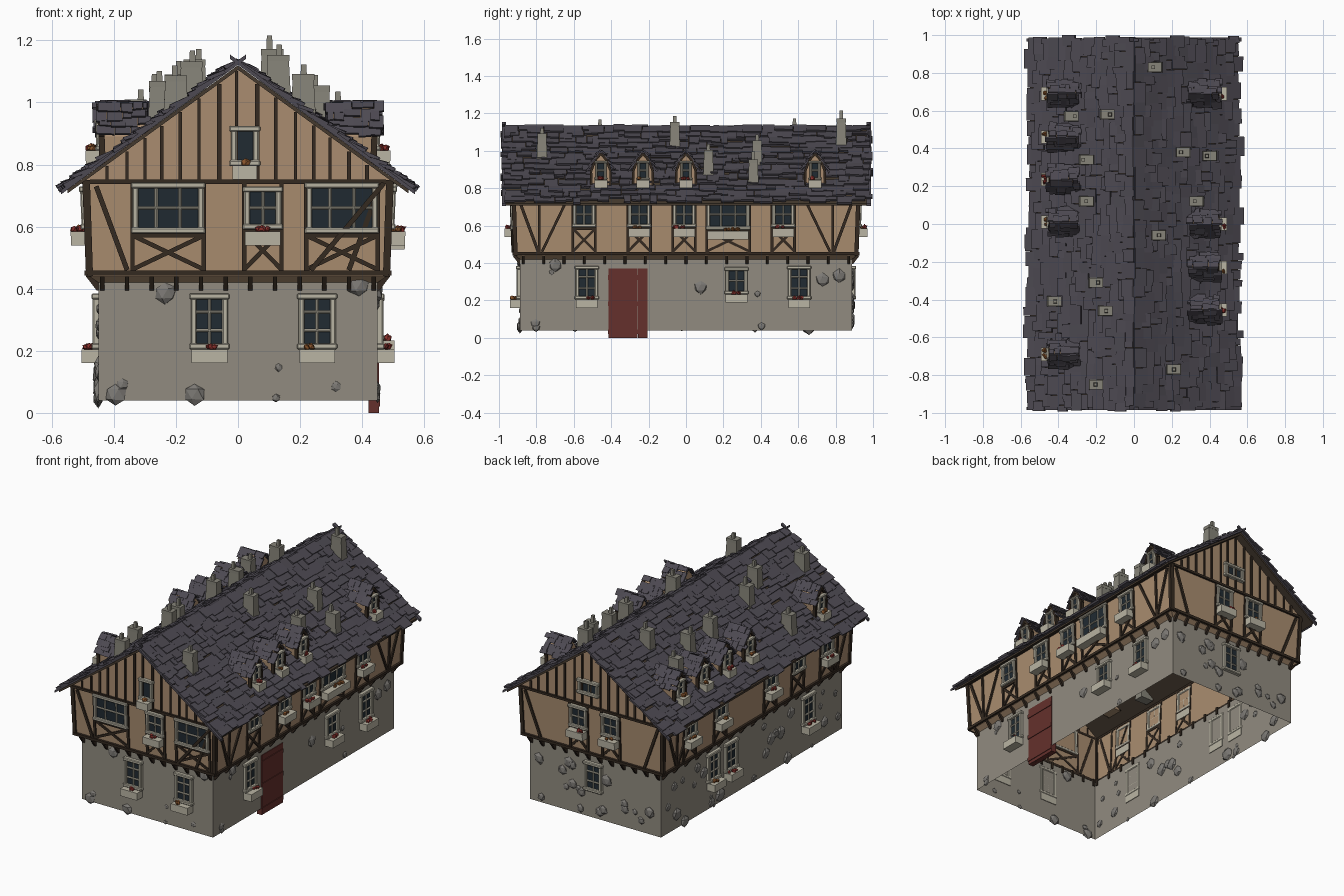
import bpy, bmesh, random
from mathutils import Vector, Matrix

if "Cube" in bpy.data.objects:
    bpy.data.objects.remove(bpy.data.objects["Cube"])

random.seed(7)
R = random.uniform
TAN, PALE, WOOD = (.40, .265, .16), (.49, .46, .37), (.035, .023, .015)
COL = {
    'stone_wall': (.285, .26, .215), 'plaster_wall': TAN, 'dormer_walls': TAN,
    'timbers': WOOD, 'roof_deck': (.06, .042, .028), 'slates': (.075, .068, .085),
    'window_frames': PALE, 'window_glass': (.015, .024, .032), 'planters': PALE,
    'red_flowers': (.25, .03, .025), 'orange_flowers': (.25, .09, .025), 'door': (.13, .03, .025),
    'chimneys': (.24, .23, .19), 'wall_boulders': (.20, .19, .175)}
parts = {n: bmesh.new() for n in COL}
SIGNS = [(-1, -1), (1, -1), (1, 1), (-1, 1)]


def wall_point(side, u, z, o, upper):
    """Point on a wall: u along it, z up, o outwards."""
    hx, hy = (.462 + .04 * z, .897 + .035 * min(z, .75)) if upper else (.45, .888)
    return {'front': Vector((u, -hy - o, z)), 'back': Vector((u, hy + o, z)),
            'right': Vector((hx + o, u, z)), 'left': Vector((-hx - o, u, z))}[side]


def loft(part, a, b):
    """Closed solid between two matching loops of points."""
    bm = parts[part]
    va, vb = [bm.verts.new(p) for p in a], [bm.verts.new(p) for p in b]
    n = len(va)
    bm.faces.new(va[::-1])
    bm.faces.new(vb)
    for i in range(n):
        bm.faces.new((va[i], va[(i + 1) % n], vb[(i + 1) % n], vb[i]))


def prism(part, side, pts, o0, o1):
    upper = sum(z for _, z in pts) / len(pts) > .43
    outs = o1 if isinstance(o1, list) else [o1] * len(pts)
    loft(part, [wall_point(side, u, z, o0, upper) for u, z in pts],
         [wall_point(side, u, z, o, upper) for (u, z), o in zip(pts, outs)])


def box(part, side, u0, u1, z0, z1, o0, o1):
    prism(part, side, [(u0, z0), (u1, z0), (u1, z1), (u0, z1)], o0, o1)


def beam(side, a, b, w=.014, o1=.009, o0=-.003):
    a, b = Vector(a), Vector(b)
    d = (b - a).normalized() * w / 2
    n = Vector((-d.y, d.x))
    prism('timbers', side, [tuple(p) for p in (a - n, b - n, b + n, a + n)], o0, o1)


def lump(part, c, r, scale, jitter):
    vs = bmesh.ops.create_icosphere(parts[part], subdivisions=1, radius=r, matrix=Matrix.Translation(c))['verts']
    for v in vs:
        d = v.co - c
        v.co = c + Vector([d[i] * scale[i] for i in range(3)]) * R(1 - jitter, 1 + jitter)


def planter(side, u, z, w, o=0):
    """Flower box whose top is at z."""
    box('planters', side, u - w / 2, u + w / 2, z - .045, z, o - .004, o + .054)
    part = random.choice(('red_flowers', 'orange_flowers'))
    mid = u + R(-.2, .2) * w
    for i in range(max(3, int(w / .03))):
        c = wall_point(side, mid + R(-.25, .25) * w, z + .008, o + R(.02, .042), z > .42)
        lump(part, c, R(.009, .014), (1, 1, 1), .3)


def window(side, u, z, w, h, nx, nz, o=0, f=.019):
    a, b, c, d = u - w / 2, u + w / 2, z - h / 2, z + h / 2
    box('window_glass', side, a + f / 2, b - f / 2, c + f / 2, d - f / 2, o + .001, o + .005)
    for x in (a, b - f):
        box('window_frames', side, x, x + f, c, d, o - .004, o + .018)
    for y in (c, d - f):
        box('window_frames', side, a - .005, b + .005, y, y + f, o - .004, o + .022)
    for i in range(1, nx):
        x = a + w * i / nx
        box('window_frames', side, x - .005, x + .005, c, d, o, o + .013)
    for i in range(1, nz):
        y = c + h * i / nz
        box('window_frames', side, a, b, y - .005, y + .005, o, o + .013)


def slates(origin, along, down, span, length, rows, w0, w1, th):
    """Ragged courses of overlapping slates on a sloping plane."""
    n = along.cross(down).normalized()
    n = n if n.z > 0 else -n
    step = length / rows
    for i in range(rows):
        t = R(-.015, .012)
        while t < span - w0 * .4:
            w = min(R(w0, w1), span - t + R(-.01, .015))
            d0, d1 = (i + R(-.35, .05)) * step, (i + 1) * step + R(-.25, .5) * step
            lift = R(.3, 1.5) * th
            quad = [(t, d0, 0), (t + w, d0, 0), (t + w, d1 + R(-.004, .004), lift * R(.7, 1.2)), (t, d1, lift)]
            low = [origin + along * p + down * q + n * k for p, q, k in quad]
            loft('slates', low, [p + n * th for p in low])
            t += w + .001


# Wall shells, open underneath
def shell(part, rings):
    bm = parts[part]
    loops = [[bm.verts.new((sx * x, sy * y, z)) for sx, sy in SIGNS] for x, y, z in rings]
    for a, b in zip(loops, loops[1:]):
        for i in range(4):
            bm.faces.new((a[i], a[(i + 1) % 4], b[(i + 1) % 4], b[i]))
    return loops[-1]


shell('stone_wall', [(.45, .888, .04), (.45, .888, .425)])
top = shell('plaster_wall', [(.45, .888, .42), (.48, .912, .44), (.492, .923, .75)])
for i, y in ((0, -.923), (2, .923)):
    bm = parts['plaster_wall']
    bm.faces.new((top[i], top[i + 1], bm.verts.new((0, y, 1.115))))

# Window positions along each wall, per storey
UPPER = {'front': (-.225, .08, .335), 'right': (-.545, -.25, -.01, .225, .52),
         'back': (-.13, .09), 'left': (-.68, -.4, -.13, .36, .66)}
GROUND = {'front': (-.092, .255), 'right': (-.53, .27, .605), 'back': (.01,), 'left': (-.55, .21, .38)}
WIDE = (-.225, .335, .225)
NO_PLANTER = (-.225, .335, -.545, -.4, .01)

# Timber framing and windows on each side
for side in UPPER:
    gable = side in ('front', 'back')
    L = .477 if gable else .91
    beam(side, (-L - .01, .45), (L + .01, .45), .016, .014)
    beam(side, (-L, .745), (L, .745), .014, .012)
    for s in (-1, 1):
        beam(side, (s * L, .44), (s * (L + .01), .75), .02, .010)
        beam(side, (s * (L - .02), .73), (s * (L - .12), .46), .016)
        if not gable:
            beam(side, (s * .64, .73), (s * .77, .46))
            beam(side, (s * .785, .45), (s * .785, .74))
    n = 12 if gable else 17
    for i in range(n):  # joist ends under the jetty
        u = (-1 + 2 * i / (n - 1)) * (L - .04)
        prism('timbers', side, [(u - .007, .395), (u + .007, .395), (u + .007, .44), (u - .007, .44)],
              -.006, [.006, .006, .04, .04])
    if gable:
        for i in range(-7, 8):
            u = i * .06 + R(-.006, .006)
            beam(side, (u, .75), (u, 1.105 - .735 * abs(u)), R(.009, .015), .008)
    for u in GROUND[side]:
        short = u == .27
        z, h = (.305, .145) if short else (.295, .18)
        window(side, u, z, .12, h, 2, 2 if short else 3)
        if u not in NO_PLANTER:
            planter(side, u, z - h / 2, .115)
    for u in UPPER[side]:
        wide = u in WIDE
        w, h = (.23, .165) if wide else (.12, .14)
        window(side, u, .66, w, h, 3 if wide else 2, 2)
        l, r, b = u - w / 2, u + w / 2, .654 - h / 2
        if u not in NO_PLANTER:
            planter(side, u, b, w * .95)
        for x in (l, r):
            beam(side, (x, .45), (x, .745))
        beam(side, (l, b), (r, b))
        beam(side, (l, .462), (r, b), .014, .008)
        beam(side, (l, b), (r, .462), .014, .007)
window('front', .022, .86, .09, .13, 1, 1)
planter('front', .022, .797, .08)
window('back', .02, .86, .14, .09, 2, 1)
beam('front', (.235, .46), (.47, .74), .016, .02)

# Plank door with cross bands, set back in the wall
for i in range(4):
    u = -.415 + i * .0525
    box('door', 'right', u, u + .052, 0, .37, -.03, .004)
for z in (.02, .17, .31):
    box('door', 'right', -.418, -.206, z, z + .025, -.03, .008)

# Boulders set in the stone walls: big ones placed, the rest scattered clear of openings
BIG = {'front': [(-.235, .385), (.39, .41), (-.395, .06), (-.14, .06)],
       'right': [(-.7, .39), (.08, .27), (.73, .31), (.82, .33)], 'back': [], 'left': []}
for side, big in BIG.items():
    gable = side in ('front', 'back')
    L = .4 if gable else .85
    count = {'front': 5, 'right': 9, 'back': 20, 'left': 34}[side]
    rocks = [(u, z, .037) for u, z in big]
    for _ in range(count):
        u, z = R(-L, L), R(.04, .38)
        blocked = any(abs(u - g) < .085 and z > .14 for g in GROUND[side])
        if not blocked and not (side == 'right' and -.45 < u < -.17):
            rocks.append((u, z, R(.014, .026 if big else .042)))
    for u, z, r in rocks:
        lump('wall_boulders', wall_point(side, u, z, 0, False), r, (1, .45, 1) if gable else (.45, 1, 1), .12)

# Main roof: deck, slate courses, barge boards crossing at the ridge
def roof_z(x):
    return 1.12 - .73 * abs(x)


for s in (-1, 1):
    sec = [(0, 1.105), (s * .55, roof_z(.55) - .012), (s * .55, roof_z(.55)), (0, 1.12)]
    loft('roof_deck', [Vector((x, -.97, z)) for x, z in sec], [Vector((x, .97, z)) for x, z in sec])
    slates(Vector((0, -.98, 1.123)), Vector((0, 1, 0)), Vector((s, 0, -.73)).normalized(),
           1.965, .682, 14, .03, .11, .012)
    for e in (-1, 1):
        y = e * .975 - .01
        a, b = Vector((-s * .025, y, 1.14)), Vector((s * .57, y, roof_z(.57)))
        k = Vector((0, 0, .014))
        board = [a, b, b + k, a + k]
        loft('slates', board, [p + Vector((0, .02 + .003 * s, 0)) for p in board])


# Dormers with pointed fronts
def dormer(s, y):
    side = 'right' if s > 0 else 'left'
    half = [(.05, .79), (.053, .89), (.03, .95), ]
    prof = half + [(0, .985)] + [(-v, z) for v, z in half[::-1]]
    loft('dormer_walls', [Vector((s * .30, y + v, z)) for v, z in prof], [Vector((s * .44, y + v, z)) for v, z in prof])
    o = -.058  # dormer face sits back from the wall plane
    for a, b in zip(prof, prof[1:]):
        beam(side, (y + a[0], a[1]), (y + b[0], b[1]), .013, o + .010, o - .01)
    window(side, y, .895, .06, .10, 1, 2, o, .013)
    planter(side, y, .845, .07, o)
    for e in (-1, 1):
        slates(Vector((s * .455, y, .995)), Vector((-s, 0, 0)), Vector((0, e * .52, -.85)).normalized(),
               .165, .12, 4, .025, .06, .009)


for s, ys in ((1, (.69, .0, -.23, -.455)), (-1, (.69, .46, .235, .01, -.69))):
    for y in ys:
        dormer(s, y)


# Tapered chimneys with cap and pots
def slab(x, y, z0, z1, a, b, taper=1):
    ring = lambda k, z: [Vector((x + i * a * k, y + j * b * k, z)) for i, j in SIGNS]
    loft('chimneys', ring(1, z0), ring(taper, z1))


for x, y in [(.11, .83), (-.33, .57), (-.14, .58), (-.25, .34), (.26, .38), (.40, .36), (-.25, .12), (.33, .12),
             (.13, -.06), (-.20, -.31), (-.42, -.41), (-.15, -.46), (.21, -.77), (-.20, -.85)]:
    z = roof_z(x)
    t = z + R(.11, .135)
    slab(x, y, z - .06, t, .043, .03, .77)
    slab(x, y, t - .02, t, .036, .025)
    slab(x + R(-.02, .02), y, t, t + R(.03, .045), .01, .01, .85)

# Turn each part into an object
for name, bm in parts.items():
    bmesh.ops.recalc_face_normals(bm, faces=bm.faces[:])
    me = bpy.data.meshes.new(name)
    bm.to_mesh(me)
    bm.free()
    mat = bpy.data.materials.new(name)
    mat.diffuse_color = (*COL[name], 1)
    mat.use_nodes = True
    mat.node_tree.nodes["Principled BSDF"].inputs["Base Color"].default_value = mat.diffuse_color
    me.materials.append(mat)
    ob = bpy.data.objects.new(name, me)
    bpy.context.collection.objects.link(ob)
    if name == 'window_frames':
        bev = ob.modifiers.new('soft_edges', 'BEVEL')
        bev.width, bev.segments = .004, 1
